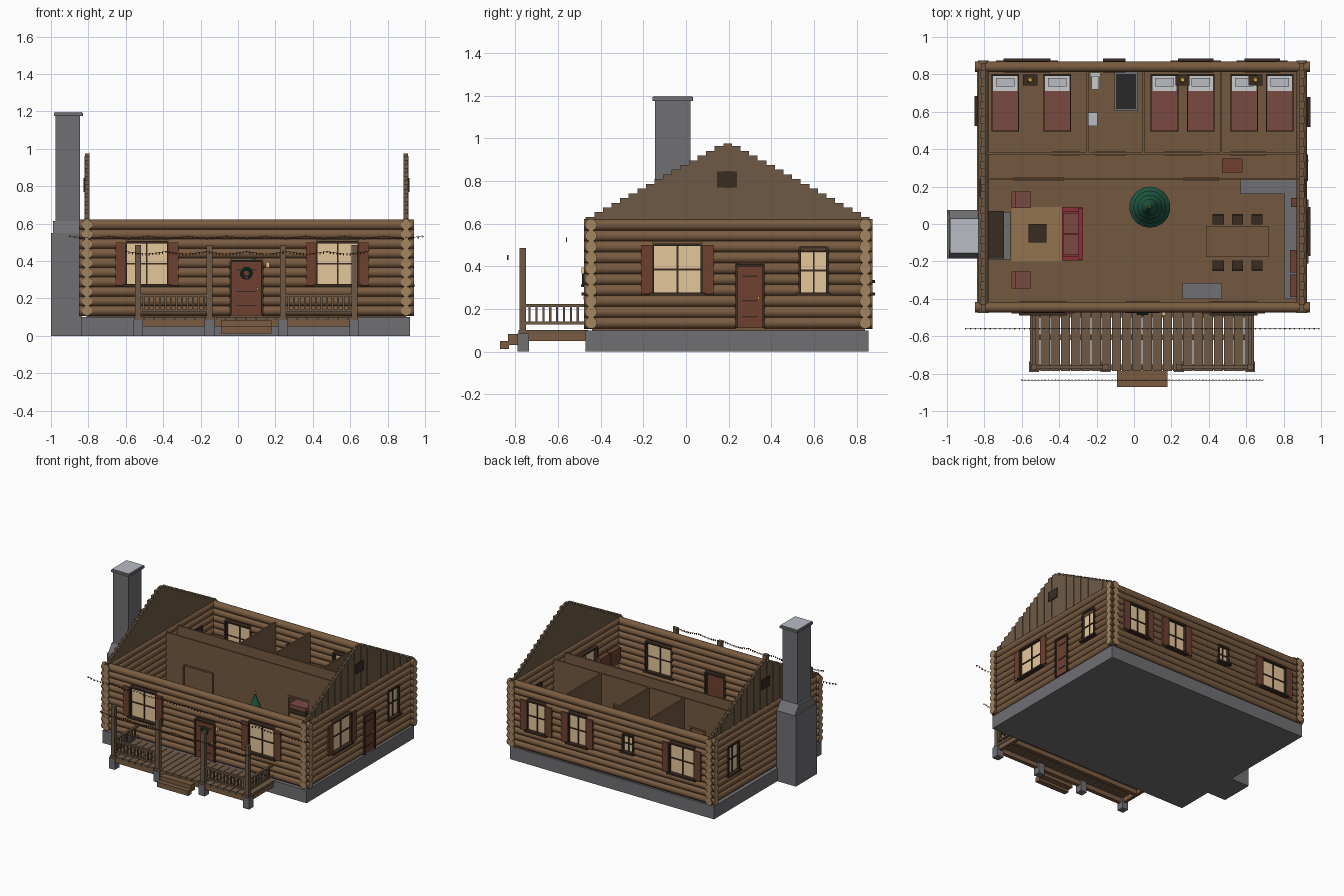
import bpy, bmesh, math
from mathutils import Matrix, Vector

if "Cube" in bpy.data.objects:
    bpy.data.objects.remove(bpy.data.objects["Cube"])


def mat(name, hexcol):
    c = [int(hexcol[i:i + 2], 16) / 255 for i in (0, 2, 4)]
    m = bpy.data.materials.new(name)
    m.diffuse_color = [((v + 0.055) / 1.055) ** 2.4 if v > 0.04 else v / 12.92 for v in c] + [1]
    m.use_nodes = True
    m.node_tree.nodes["Principled BSDF"].inputs["Base Color"].default_value = m.diffuse_color
    return m


LOG, END, WOOD = mat("log", "7A5C41"), mat("log_end", "A58560"), mat("weathered_wood", "6E5A45")
STONE, WALL, GLASS = mat("stone", "707074"), mat("plank_wall", "75593F"), mat("lit_glass", "E6C79C")
TRIM, RED, DARK = mat("dark_trim", "3A2C22"), mat("red_brown", "6E4030"), mat("dark", "282828")
CLOTH, SOFA, LINEN = mat("blanket", "7A4A42"), mat("sofa_red", "8C3038"), mat("linen", "D0D0D0")
GREEN, RUG, GOLD, CAP = mat("pine", "1F5540"), mat("rug", "94744F"), mat("gold", "E0B050"), mat("cap", "B8BCC4")


def finish(name, bm, *mats):
    bmesh.ops.recalc_face_normals(bm, faces=bm.faces)
    me = bpy.data.meshes.new(name)
    bm.to_mesh(me)
    bm.free()
    ob = bpy.data.objects.new(name, me)
    for m in mats:
        me.materials.append(m)
    bpy.context.collection.objects.link(ob)
    return ob


def boxes(name, items, m):
    """One object from boxes given as (x0, x1, y0, y1, z0, z1)."""
    bm = bmesh.new()
    for x0, x1, y0, y1, z0, z1 in items:
        M = Matrix.Translation(((x0 + x1) / 2, (y0 + y1) / 2, (z0 + z1) / 2))
        bmesh.ops.create_cube(bm, size=1, matrix=M @ Matrix.Diagonal((abs(x1 - x0), abs(y1 - y0), abs(z1 - z0), 1)))
    return finish(name, bm, m)


def cones(name, items, m, seg=14):
    """Upright cones given as (x, y, z0, z1, r0, r1)."""
    bm = bmesh.new()
    for x, y, z0, z1, r0, r1 in items:
        bmesh.ops.create_cone(bm, cap_ends=True, segments=seg, radius1=r0, radius2=r1, depth=z1 - z0,
                              matrix=Matrix.Translation((x, y, (z0 + z1) / 2)))
    return finish(name, bm, m)


# Foundation and floor
boxes("foundation", [(-0.84, 0.92, -0.47, 0.855, 0, 0.1)], STONE)
boxes("floor", [(-0.81, 0.9, -0.44, 0.84, 0.1, 0.112)], WALL)

# Walls: (axis of run, fixed coordinate, outward sign, run start, run end)
WALLS = {"front": (0, -0.445, -1, -0.85, 0.94), "back": (0, 0.84, 1, -0.85, 0.94),
         "left": (1, -0.807, -1, -0.477, 0.873), "right": (1, 0.898, 1, -0.477, 0.873)}
# Openings: (wall, centre, width, z0, z1, shutters, is door)
OPEN = [("front", -0.487, 0.225, 0.27, 0.5, 1, 0), ("front", 0.532, 0.225, 0.27, 0.5, 1, 0),
        ("front", 0.045, 0.17, 0.11, 0.4, 0, 1), ("right", -0.04, 0.23, 0.27, 0.5, 1, 0),
        ("right", 0.30, 0.13, 0.11, 0.405, 0, 1), ("right", 0.598, 0.13, 0.27, 0.49, 0, 0),
        ("left", 0.605, 0.13, 0.27, 0.49, 0, 0), ("back", -0.572, 0.22, 0.27, 0.5, 1, 0),
        ("back", -0.105, 0.09, 0.33, 0.46, 0, 0), ("back", 0.33, 0.16, 0.27, 0.5, 1, 0),
        ("back", 0.685, 0.16, 0.27, 0.5, 1, 0)]
R, STEP = 0.028, 0.051


def on_wall(wall, u0, u1, d0, d1, z0, z1):
    ax, w, s = WALLS[wall][:3]
    a, b = sorted((w + s * d0, w + s * d1))
    return (u0, u1, a, b, z0, z1) if ax == 0 else (a, b, u0, u1, z0, z1)


# Stacked logs, interrupted by the openings
for wall, (ax, w, s, a, b) in WALLS.items():
    bm = bmesh.new()
    for i in range(10):
        z = 0.135 + i * STEP
        cuts = sorted((c - d / 2, c + d / 2) for n, c, d, z0, z1, *_ in OPEN if n == wall and z0 < z < z1)
        pts = [a] + [v for c in cuts for v in c] + [b]
        for p, q in zip(pts[::2], pts[1::2]):
            mid = Vector(((p + q) / 2, w, z) if ax == 0 else (w, (p + q) / 2, z))
            rot = Matrix.Rotation(math.pi / 2, 4, 'Y' if ax == 0 else 'X')
            bmesh.ops.create_cone(bm, cap_ends=True, segments=12, radius1=R, radius2=R, depth=q - p,
                                  matrix=Matrix.Translation(mid) @ rot)
    for f in bm.faces:
        f.smooth = len(f.verts) == 4
        f.material_index = 0 if f.smooth else 1
    for e in bm.edges:
        e.smooth = all(f.smooth for f in e.link_faces)
    finish(wall + "_log_wall", bm, LOG, END)

# Windows and doors
for k, (n, c, w, z0, z1, shut, door) in enumerate(OPEN):
    a, b, t = c - w / 2, c + w / 2, 0.012
    tag = f"{n}_{'door' if door else 'window'}_{k}"
    fr = [(a - t / 2, a + t / 2, z0, z1), (b - t / 2, b + t / 2, z0, z1), (a, b, z1 - t / 2, z1 + t / 2)]
    parts = [on_wall(n, p, q, -0.03, 0.032, u, v) for p, q, u, v in fr]
    if door:
        boxes(tag, [on_wall(n, a, b, -0.005, 0.022, z0, z1)], RED)
        parts += [on_wall(n, a + 0.03, b - 0.03, 0.02, 0.026, z, z + 0.006) for z in (0.16, 0.235, 0.35)]
        boxes(tag + "_knob", [on_wall(n, b - 0.03, b - 0.02, 0.02, 0.035, 0.245, 0.258)], GOLD)
    else:
        zm = (z0 + z1) / 2
        boxes(tag, [on_wall(n, a, b, 0.0, 0.014, z0, z1)], GLASS)
        parts += [on_wall(n, c - 0.004, c + 0.004, -0.004, 0.02, z0, z1),
                  on_wall(n, a, b, -0.004, 0.02, zm - 0.004, zm + 0.004),
                  on_wall(n, a - 0.015, b + 0.015, -0.03, 0.045, z0 - 0.008, z0 + 0.006)]
    boxes(tag + "_frame", parts, TRIM)
    if shut:
        sides = [(a - 0.056, a - 0.004), (b + 0.004, b + 0.056)]
        boxes(tag + "_shutters", [on_wall(n, p, q, 0.015, 0.034, z0, z1) for p, q in sides], RED)

# Stepped board gables with vents
N, Y0, Y1 = 33, -0.47, 0.86
for wall in ("left", "right"):
    dy, bd = (Y1 - Y0) / N, []
    for i in range(N):
        y = Y0 + (i + 0.5) * dy
        top = 0.62 + 0.365 * (1 - abs(y - 0.195) / 0.665)
        bd.append(on_wall(wall, y - dy / 2, y + dy / 2, -0.012, 0.010 + 0.004 * (i % 2), 0.61, min(top, 0.975)))
    boxes(wall + "_gable_boards", bd, WOOD)
    boxes(wall + "_gable_vent", [on_wall(wall, 0.145, 0.24, -0.01, 0.02, 0.77, 0.845)], TRIM)

# Chimney with tapered shoulder and cap
boxes("chimney_base", [(-1.0, -0.835, -0.185, 0.075, 0, 0.55)], STONE)
sh = boxes("chimney_shoulder", [(-0.99, -0.835, -0.185, 0.075, 0.55, 0.615)], STONE)
for v in sh.data.vertices:
    if v.co.z > 0.6:
        v.co.y = -0.145 if v.co.y < -0.05 else 0.02
boxes("chimney_stack", [(-0.975, -0.845, -0.145, 0.02, 0.61, 1.18)], STONE)
boxes("chimney_cap", [(-0.985, -0.83, -0.157, 0.032, 1.175, 1.192)], STONE)
boxes("chimney_cap_top", [(-0.98, -0.835, -0.152, 0.027, 1.19, 1.198)], CAP)
boxes("hearth", [(-0.79, -0.66, -0.19, 0.065, 0.11, 0.125)], STONE)
boxes("fireplace_surround", [(-0.79, -0.72, -0.17, 0.06, 0.12, 0.28)], STONE)
boxes("firebox", [(-0.73, -0.717, -0.11, 0.0, 0.125, 0.22)], DARK)
boxes("mantel", [(-0.79, -0.695, -0.185, 0.07, 0.28, 0.3)], TRIM)

# Porch deck, footings, posts, rails
PX, PY = (-0.535, -0.152, 0.24, 0.622), -0.765
n, w = 22, 1.2 / 22
boxes("deck_planks", [(-0.555 + i * w, -0.555 + (i + 0.92) * w, -0.785, -0.46, 0.085, 0.102) for i in range(n)], WOOD)
boxes("deck_joists", [(-0.545, 0.635, y, y + 0.03, 0.05, 0.087) for y in (-0.78, -0.62, -0.5)]
      + [(x, x + 0.025, -0.78, -0.47, 0.05, 0.087) for x in (-0.545, 0.61)], LOG)
boxes("porch_footings", [(x - 0.026, x + 0.026, PY - 0.025, PY + 0.03, 0, 0.085) for x in PX], STONE)
boxes("porch_posts", [(x - 0.016, x + 0.016, PY - 0.016, PY + 0.016, 0.1, 0.485) for x in PX], WOOD)
rails = []
for a, b in ((PX[0], PX[1]), (PX[2], PX[3])):
    rails += [(a, b, PY - 0.009, PY + 0.009, z, z + 0.013) for z in (0.128, 0.21)]
    rails += [(x - 0.005, x + 0.005, PY - 0.005, PY + 0.005, 0.135, 0.215)
              for x in (a + (b - a) * i / 13 for i in range(1, 13))]
for x in (PX[0], PX[3]):
    rails += [(x - 0.009, x + 0.009, PY, -0.47, z, z + 0.013) for z in (0.128, 0.21)]
    rails += [(x - 0.005, x + 0.005, y - 0.005, y + 0.005, 0.135, 0.215)
              for y in (PY + 0.29 * i / 9 for i in range(1, 9))]
boxes("porch_railing", rails, WOOD)
boxes("porch_steps", [(-0.09, 0.18, -0.872, -0.83, 0.012, 0.05), (-0.09, 0.18, -0.835, -0.785, 0.03, 0.083)], LOG)

# Wreath, porch lamp, light strings
bm = bmesh.new()
for i in range(16):
    t = i * math.tau / 16
    bmesh.ops.create_icosphere(bm, subdivisions=1, radius=0.01, matrix=Matrix.Translation(
        (0.045 + 0.024 * math.cos(t), -0.478, 0.335 + 0.024 * math.sin(t))))
finish("door_wreath", bm, GREEN)
boxes("wreath_bow", [(0.037, 0.053, -0.492, -0.484, 0.303, 0.315)], SOFA)
boxes("porch_lamp", [(0.15, 0.168, -0.49, -0.465, 0.365, 0.395)], GLASS)
for k, (x0, x1, y, z, spans) in enumerate(((-0.9, 0.99, -0.56, 0.535, 9), (-0.6, 0.69, -0.835, 0.452, 6))):
    m = 72
    pts = [(x0 + (x1 - x0) * i / m, y, z - 0.012 * abs(math.sin(math.pi * spans * i / m))) for i in range(m + 1)]
    cu = bpy.data.curves.new(f"light_wire_{k}", 'CURVE')
    cu.dimensions, cu.bevel_depth, cu.bevel_resolution = '3D', 0.0012, 0
    sp = cu.splines.new('POLY')
    sp.points.add(m)
    for p, q in zip(sp.points, pts):
        p.co = (*q, 1)
    cu.materials.append(DARK)
    bpy.context.collection.objects.link(bpy.data.objects.new(f"light_wire_{k}", cu))
    boxes(f"light_bulbs_{k}", [(x - .003, x + .003, v - .003, v + .003, h - .01, h) for x, v, h in pts], RED)

# Interior partitions with door openings
for name, y, gaps in (("living_partition", 0.24, [(-0.64, -0.38), (0.27, 0.45)]),
                      ("hall_partition", 0.378, [(-0.43, -0.3), (-0.2, -0.05), (0.17, 0.36), (0.52, 0.7)])):
    xs = [-0.79] + [v for g in gaps for v in g] + [0.885]
    it = [(p, q, y - 0.006, y + 0.006, 0.11, 0.61) for p, q in zip(xs[::2], xs[1::2])]
    boxes(name, it + [(p, q, y - 0.006, y + 0.006, 0.395, 0.61) for p, q in gaps], WALL)
    fr = [(p, q, y - 0.011, y + 0.011, 0.39, 0.402) for p, q in gaps]
    fr += [(v - 0.005, v + 0.005, y - 0.011, y + 0.011, 0.11, 0.4) for g in gaps for v in g]
    boxes(name + "_door_frames", fr, WALL)
boxes("room_dividers", [(x - 0.006, x + 0.006, 0.38, 0.815, 0.11, 0.61) for x in (-0.25, 0.05, 0.465)], WALL)

# Beds and nightstands
BX = (-0.688, -0.41, 0.163, 0.357, 0.59, 0.78)
boxes("bed_frames", [(x - .074, x + .074, 0.495, 0.797, 0.12, 0.155) for x in BX]
      + [(x - .074, x + .074, 0.79, 0.802, 0.11, 0.23) for x in BX], TRIM)
boxes("mattresses", [(x - .068, x + .068, 0.5, 0.79, 0.155, 0.18) for x in BX], LINEN)
boxes("blankets", [(x - .071, x + .071, 0.498, 0.71, 0.15, 0.185) for x in BX], CLOTH)
boxes("pillows", [(x - .05, x + .05, 0.735, 0.78, 0.18, 0.195) for x in BX], CAP)
NX = (-0.555, 0.26, 0.65)
boxes("nightstands", [(x - .038, x + .038, 0.74, 0.8, 0.11, 0.2) for x in NX], TRIM)
cones("bedside_lamps", [(x, 0.77, 0.2, 0.235, 0.016, 0.01) for x in NX], GOLD, 10)

# Bathroom
boxes("toilet", [(-0.235, -0.18, 0.785, 0.81, 0.11, 0.22), (-0.228, -0.187, 0.72, 0.785, 0.11, 0.17)], LINEN)
boxes("washbasin", [(-0.242, -0.195, 0.525, 0.595, 0.11, 0.225)], CAP)
boxes("shower_tray", [(-0.105, 0.022, 0.605, 0.812, 0.11, 0.18)], STONE)
boxes("shower_basin", [(-0.095, 0.012, 0.615, 0.802, 0.17, 0.183)], DARK)

# Living room
boxes("rug", [(-0.655, -0.385, -0.2, 0.09, 0.11, 0.115)], RUG)
boxes("coffee_table", [(-0.565, -0.467, -0.1, 0.0, 0.155, 0.165)]
      + [(x, x + .012, y, y + .012, 0.112, 0.157) for x in (-0.56, -0.484) for y in (-0.095, -0.017)], TRIM)
boxes("sofa", [(-0.385, -0.275, -0.19, 0.085, 0.12, 0.165), (-0.3, -0.272, -0.19, 0.085, 0.12, 0.23),
               (-0.385, -0.275, -0.195, -0.17, 0.12, 0.195), (-0.385, -0.275, 0.065, 0.09, 0.12, 0.195)], SOFA)
boxes("sofa_cushions", [(-0.38, -0.3, y, y + 0.11, 0.16, 0.178) for y in (-0.167, -0.05)], CLOTH)
for k, (y, s) in enumerate(((0.13, 1), (-0.3, -1))):
    boxes(f"armchair_{k}", [(-0.655, -0.55, y - .045, y + .045, 0.12, 0.165),
                            (-0.655, -0.63, y - .045, y + .045, 0.12, 0.225)], CLOTH)

# Decorated tree
cones("tree_trunk", [(0.085, 0.09, 0.11, 0.16, 0.015, 0.015)], TRIM, 8)
cones("tree_tiers", [(0.085, 0.09, 0.145 + 0.055 * i, 0.255 + 0.045 * i, 0.11 - 0.022 * i, 0.012 if i < 4 else 0)
                     for i in range(5)], GREEN, 18)
cones("tree_topper", [(0.085, 0.09, 0.42, 0.45, 0.01, 0)], GOLD, 5)

# Dining set
boxes("dining_table", [(0.385, 0.72, -0.177, -0.01, 0.205, 0.217)]
      + [(x, x + .015, y, y + .015, 0.11, 0.206) for x in (0.4, 0.69) for y in (-0.165, -0.037)], WALL)
ch = []
for x in (0.45, 0.553, 0.658):
    for y, s in ((0.025, 1), (-0.222, -1)):
        ch += [(x - .03, x + .03, y - .027, y + .027, 0.165, 0.173), (x - .03, x + .03, y + s * .021, y + s * .029, 0.17, 0.24)]
        ch += [(x + i * .025 - .004, x + i * .025 + .004, y + j * .022 - .004, y + j * .022 + .004, 0.11, 0.167)
               for i in (-1, 1) for j in (-1, 1)]
boxes("dining_chairs", ch, TRIM)
cones("table_candle", [(0.553, -0.095, 0.217, 0.245, 0.006, 0.006)], GOLD, 8)

# Kitchen and remaining furniture
boxes("kitchen_counter", [(0.57, 0.81, 0.16, 0.234, 0.11, 0.24), (0.805, 0.875, -0.4, 0.234, 0.11, 0.24)], STONE)
boxes("wall_cabinets", [(0.835, 0.875, y, y + 0.12, 0.32, 0.42) for y in (-0.39, -0.26)]
      + [(0.84, 0.875, 0.09, 0.14, 0.32, 0.42)], RED)
boxes("entry_bench", [(0.26, 0.47, -0.4, -0.315, 0.11, 0.24)], STONE)
boxes("hall_console", [(0.47, 0.58, 0.275, 0.35, 0.11, 0.21)], RED)
